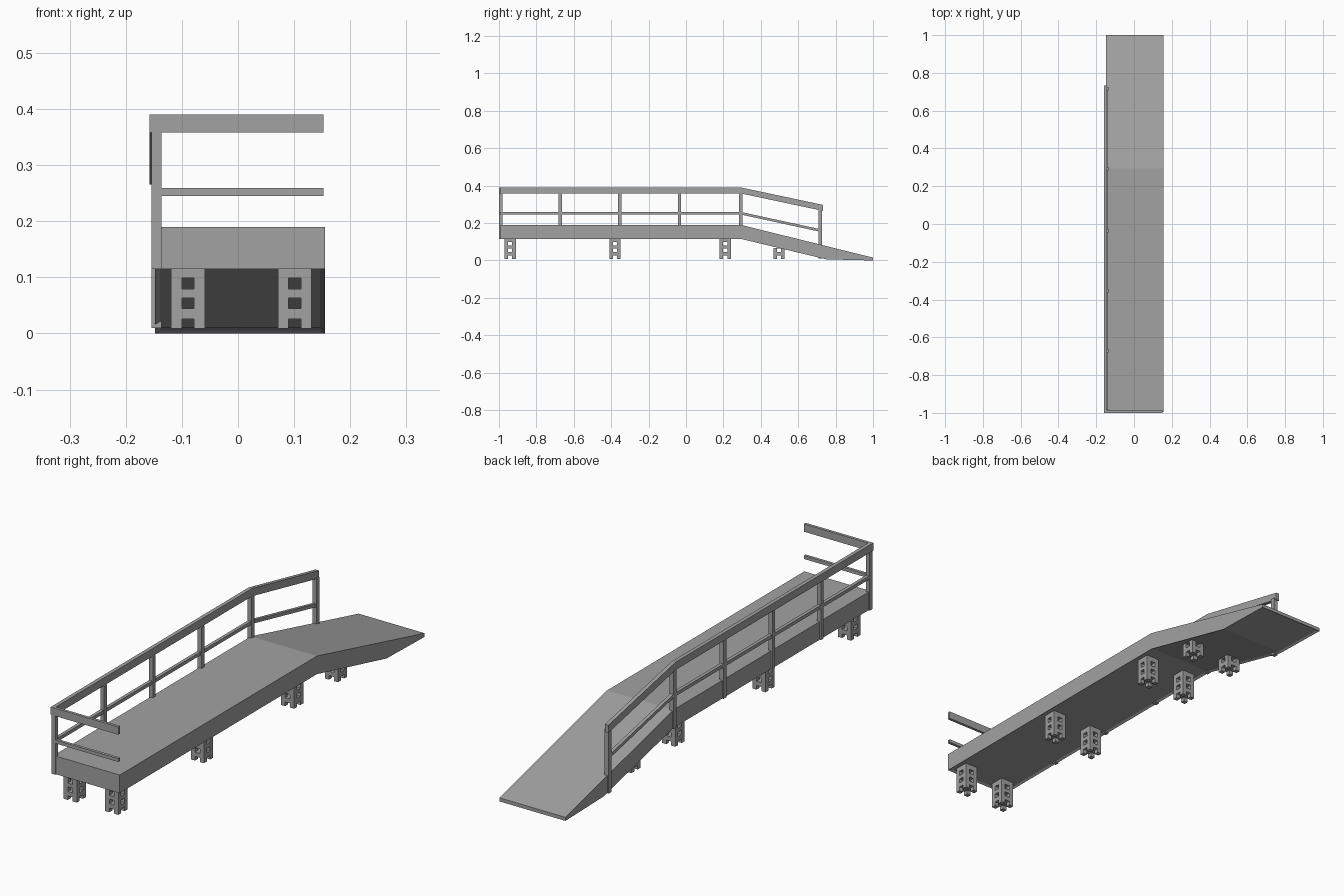
import bpy
import bmesh
from mathutils import Matrix, Vector

if "Cube" in bpy.data.objects:
    bpy.data.objects.remove(bpy.data.objects["Cube"])

grey = bpy.data.materials.new("plain grey")
grey.use_nodes = True
COLOUR = (0.36, 0.36, 0.36, 1)
grey.diffuse_color = COLOUR
grey.node_tree.nodes["Principled BSDF"].inputs["Base Color"].default_value = COLOUR


def finish(name, bm):
    bmesh.ops.recalc_face_normals(bm, faces=bm.faces)
    mesh = bpy.data.meshes.new(name)
    bm.to_mesh(mesh)
    bm.free()
    mesh.materials.append(grey)
    obj = bpy.data.objects.new(name, mesh)
    bpy.context.collection.objects.link(obj)
    return obj


def add_box(bm, x, y, z):
    """Box from three (low, high) ranges."""
    size = [r[1] - r[0] for r in (x, y, z)]
    centre = Vector([(r[0] + r[1]) / 2 for r in (x, y, z)])
    bmesh.ops.create_cube(bm, size=1, matrix=Matrix.Translation(centre) @ Matrix.Diagonal((*size, 1)))


def box(name, x, y, z):
    bm = bmesh.new()
    add_box(bm, x, y, z)
    return finish(name, bm)


def prism(profile, x0, x1):
    """Side profile in (y, z) pushed across x."""
    bm = bmesh.new()
    face = bm.faces.new([bm.verts.new((x0, y, z)) for y, z in profile])
    moved = bmesh.ops.extrude_face_region(bm, geom=[face])["geom"]
    bmesh.ops.translate(bm, vec=(x1 - x0, 0, 0),
                        verts=[v for v in moved if isinstance(v, bmesh.types.BMVert)])
    bmesh.ops.recalc_face_normals(bm, faces=bm.faces)
    return bm


def rail(name, tops, drop, x0, x1):
    lower = [(y, z - drop) for y, z in reversed(tops)]
    return finish(name, prism(tops + lower, x0, x1))


# Deck and ramp, with a shallow rim around the underside
KNEE = 0.295
deck = prism([(-0.995, 0.115), (-0.995, 0.19), (KNEE, 0.19), (1, 0.015),
              (1, 0), (0.75, 0.006), (KNEE, 0.115)], -0.148, 0.155)
deck.normal_update()
under = [f for f in deck.faces if f.normal.z < -0.5]
bmesh.ops.inset_region(deck, faces=under, thickness=0.009, depth=-0.005, use_even_offset=True)
finish("deck_and_ramp", deck)

# Side railing that follows the deck down the ramp
rail("top_rail", [(-1, 0.39), (KNEE, 0.39), (0.733, 0.297)], 0.032, -0.158, -0.142)
rail("middle_rail", [(-1, 0.259), (KNEE, 0.259), (0.72, 0.167)], 0.014, -0.153, -0.139)

# Front railing
box("front_top_rail", (-0.158, 0.152), (-1, -0.988), (0.358, 0.39))
box("front_middle_rail", (-0.15, 0.152), (-1, -0.988), (0.245, 0.259))

# Railing posts: centre along y, bottom, top
POSTS = [(-0.991, 0.115, 0.36), (-0.672, 0.115, 0.36), (-0.354, 0.115, 0.36),
         (-0.035, 0.115, 0.36), (0.292, 0.115, 0.36), (0.717, 0.01, 0.275)]
for i, (y, low, high) in enumerate(POSTS):
    box(f"railing_post_{i + 1}", (-0.154, -0.136), (y - 0.009, y + 0.009), (low, high))

# Support blocks: four corner strips tied by slabs, open on every side
HALF, STRIP = 0.03, 0.019
for i, (y, top) in enumerate([(-0.94, 0.121), (-0.38, 0.121), (0.21, 0.121), (0.497, 0.068)]):
    for side, x in (("right", -0.089), ("left", 0.101)):
        bm = bmesh.new()
        for sx in (-1, 1):
            for sy in (-1, 1):
                xs = sorted((x + sx * HALF, x + sx * (HALF - STRIP)))
                ys = sorted((y + sy * HALF, y + sy * (HALF - STRIP)))
                add_box(bm, xs, ys, (0.009, top))
        for low, high in ((0.026, 0.044), (0.063, 0.079), (0.099, 0.121)):
            if low < top:
                add_box(bm, (x - HALF, x + HALF), (y - HALF, y + HALF), (low, min(high, top)))
        finish(f"{side}_support_block_{i + 1}", bm)
